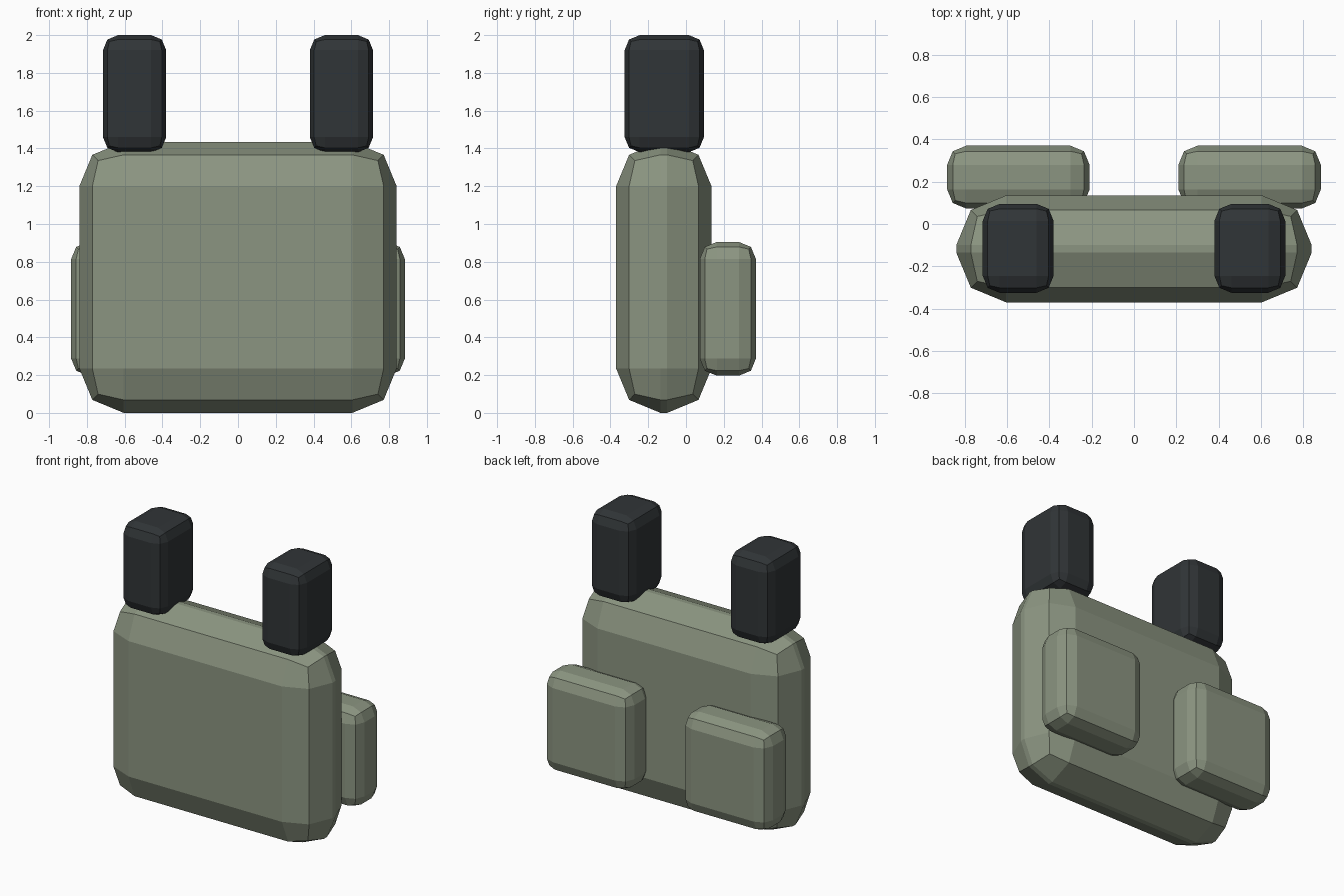
import bpy

if "Cube" in bpy.data.objects:
    bpy.data.objects.remove(bpy.data.objects["Cube"])

def material(name, rgb):
    m = bpy.data.materials.new(name)
    m.diffuse_color = (*rgb, 1)
    m.use_nodes = True
    m.node_tree.nodes["Principled BSDF"].inputs["Base Color"].default_value = m.diffuse_color
    return m

green = material("olive_fabric", (0.26, 0.30, 0.22))
dark = material("dark_strap", (0.03, 0.035, 0.038))

def bevelled_box(name, x, y, z, bevel, mat):
    """Chamfered box spanning the given (min, max) ranges."""
    spans = (x, y, z)
    bpy.ops.mesh.primitive_cube_add(size=1, location=[(a + b) / 2 for a, b in spans])
    ob = bpy.context.object
    ob.name = name
    ob.scale = [b - a for a, b in spans]
    bpy.ops.object.transform_apply(location=False, rotation=False, scale=True)
    mod = ob.modifiers.new("rounded_edges", 'BEVEL')
    mod.width = bevel
    mod.segments = 2
    mod.limit_method = 'NONE'
    ob.data.materials.append(mat)
    return ob

# Main pack
bevelled_box("pack_body", (-0.84, 0.84), (-0.37, 0.135), (0, 1.435), 0.235, green)

# Mirrored pairs: rear pouches and shoulder straps
for side, s in (("left", -1), ("right", 1)):
    def span(a, b):
        return tuple(sorted((s * a, s * b)))
    bevelled_box(f"pouch_{side}", span(0.21, 0.883), (0.073, 0.37), (0.197, 0.905), 0.09, green)
    bevelled_box(f"strap_{side}", span(0.38, 0.715), (-0.325, 0.095), (1.38, 2.0), 0.08, dark)
